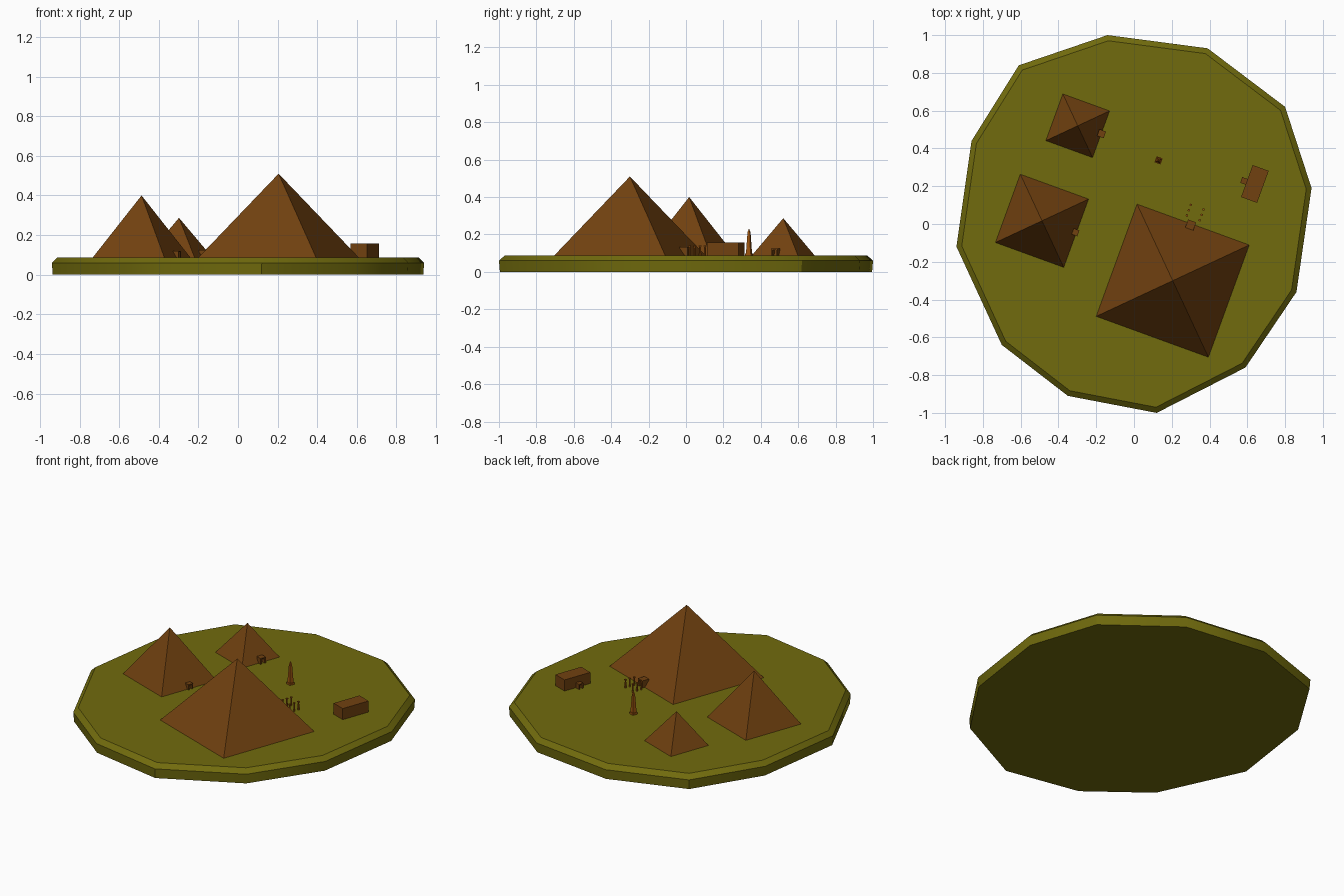
import bpy, bmesh, math
from mathutils import Matrix, Vector

cube = bpy.data.objects.get("Cube")
if cube:
    bpy.data.objects.remove(cube, do_unlink=True)

GROUND = 0.087
TURN = math.radians(-20)   # shared heading of every building


def material(name, rgb):
    m = bpy.data.materials.new(name)
    m.use_nodes = True
    m.diffuse_color = (*rgb, 1)
    bsdf = next(n for n in m.node_tree.nodes if n.type == "BSDF_PRINCIPLED")
    bsdf.inputs["Base Color"].default_value = (*rgb, 1)
    return m


OLIVE = material("olive ground", (0.165, 0.147, 0.004))
BROWN = material("brown stone", (0.165, 0.053, 0.005))
ORANGE = material("orange stone", (0.34, 0.09, 0.005))


def finish(bm, name, mat):
    bmesh.ops.recalc_face_normals(bm, faces=bm.faces)
    mesh = bpy.data.meshes.new(name)
    bm.to_mesh(mesh)
    bm.free()
    mesh.materials.append(mat)
    obj = bpy.data.objects.new(name, mesh)
    bpy.context.collection.objects.link(obj)
    return obj


def frame(x, y, turn=TURN):
    return Matrix.Translation((x, y, GROUND)) @ Matrix.Rotation(turn, 4, "Z")


def add_box(bm, place, centre, size):
    bmesh.ops.create_cube(bm, size=1, matrix=place @ Matrix.Translation(centre)
                          @ Matrix.Diagonal((*size, 1)))


def add_cone(bm, place, sides, r1, r2, z, height):
    bmesh.ops.create_cone(bm, cap_ends=True, segments=sides, radius1=r1, radius2=r2,
                          depth=height,
                          matrix=place @ Matrix.Translation((0, 0, z + height / 2)))


# Ground slab: irregular twelve-sided outline with a chamfered rim
outline = [(-.14, 1), (.39, .93), (.8, .62), (.94, .19), (.86, -.36), (.59, -.76),
           (.12, -1), (-.35, -.91), (-.7, -.64), (-.94, -.12), (-.86, .44), (-.61, .84)]
bm = bmesh.new()
rings = [[bm.verts.new((x * s, y * s, z)) for x, y in outline]
         for s, z in ((0.995, 0), (1, 0.06), (0.97, GROUND))]
bm.faces.new(rings[0])
bm.faces.new(rings[-1])
count = len(outline)
for low, high in zip(rings, rings[1:]):
    for i in range(count):
        j = (i + 1) % count
        bm.faces.new((low[i], low[j], high[j], high[i]))
slab = finish(bm, "ground_slab", OLIVE)
bpy.context.view_layer.objects.active = slab
slab.select_set(True)
bpy.ops.object.shade_smooth_by_angle(angle=math.radians(30))
slab.select_set(False)

# Pyramids: corner radius and height
for name, x, y, radius, height in (("large", .205, -.30, .447, .423),
                                   ("middle", -.487, .017, .272, .313),
                                   ("small", -.298, .52, .186, .2)):
    bm = bmesh.new()
    add_cone(bm, frame(x, y, TURN + math.pi / 4), 4, radius, 0, 0, height)
    finish(bm, name + "_pyramid", BROWN)


# Entrances: two jambs, a lintel and a back wall, opening along local +x
def entrance(name, x, y, turn, size):
    bm = bmesh.new()
    place = frame(x, y, turn)
    wall = size * 0.25
    for side in (-1, 1):
        add_box(bm, place, (0, side * (size - wall) / 2, size * 0.4),
                (size, wall, size * 0.8))
    add_box(bm, place, (0, 0, size * 0.9), (size, size, size * 0.2))
    add_box(bm, place, (-size * 0.4, 0, size * 0.4), (size * 0.2, size * 0.5, size * 0.8))
    finish(bm, name, BROWN)


entrance("large_entrance", .30, -.005, TURN + math.pi / 2, .045)
entrance("middle_entrance", -.31, -.044, TURN, .033)
entrance("small_entrance", -.172, .478, TURN, .037)
entrance("tomb_entrance", .583, .228, TURN + math.pi, .032)

# Flat-roofed tomb
bm = bmesh.new()
add_box(bm, frame(.64, .212), (0, 0, .035), (.09, .18, .07))
finish(bm, "flat_tomb", BROWN)

# Colonnade: two rows of slim columns leading to the large entrance
bm = bmesh.new()
for side in (-1, 1):
    for step in range(3):
        local = Vector((side * .036, .04 + step * .03, 0))
        place = frame(.30, -.005) @ Matrix.Translation(local)
        add_cone(bm, place, 6, .0055, .0045, 0, .048)
        add_box(bm, place, (0, 0, .051), (.011, .011, .006))
finish(bm, "colonnade", ORANGE)

# Obelisk: pedestal, tapering shaft and pointed tip
place = frame(.13, .337)
bm = bmesh.new()
add_box(bm, place, (0, 0, .006), (.034, .034, .012))
diagonal = place @ Matrix.Rotation(math.pi / 4, 4, "Z")
add_cone(bm, diagonal, 4, .018, .009, .012, .113)
add_cone(bm, diagonal, 4, .009, 0, .125, .02)
finish(bm, "obelisk", ORANGE)
